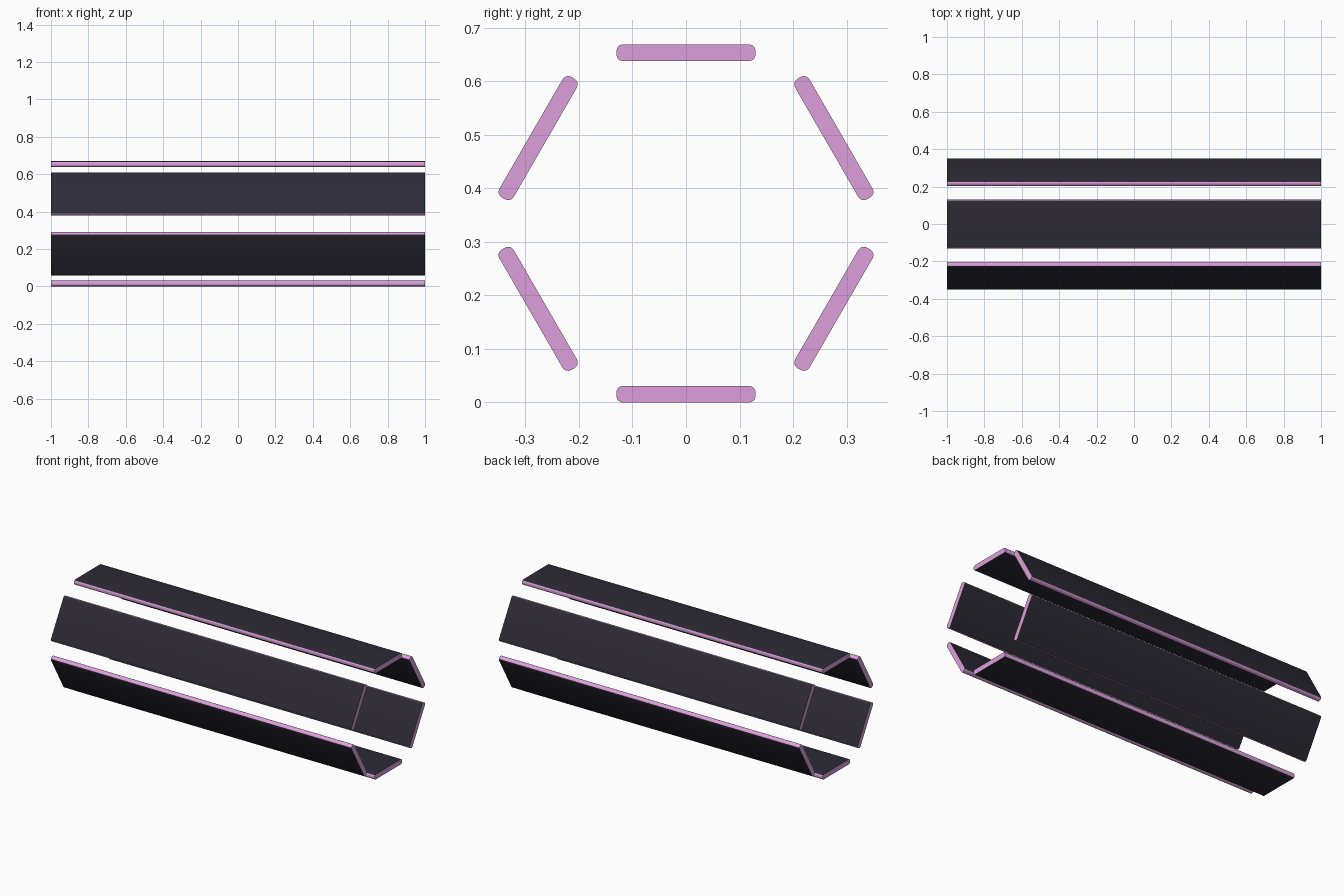
import bpy, bmesh, math
from mathutils import Matrix, Vector

if "Cube" in bpy.data.objects:
    bpy.data.objects.remove(bpy.data.objects["Cube"])

LENGTH, WIDTH, THICK = 2.0, 0.26, 0.031
CORNER, STEPS = 0.012, 4
APOTHEM = 0.319
CENTRE_Z = APOTHEM + THICK / 2


def material(name, color):
    m = bpy.data.materials.new(name)
    m.diffuse_color = color
    m.use_nodes = True
    m.node_tree.nodes["Principled BSDF"].inputs["Base Color"].default_value = m.diffuse_color
    return m


dark = material("dark_face", (0.026, 0.023, 0.036, 1))
pink = material("pink_edge", (0.72, 0.35, 0.72, 1))


def rounded_profile():
    pts = []
    for i, (sy, sz) in enumerate([(1, 1), (-1, 1), (-1, -1), (1, -1)]):
        cy, cz = sy * (WIDTH / 2 - CORNER), sz * (THICK / 2 - CORNER)
        for k in range(STEPS + 1):
            a = math.pi / 2 * (i + k / STEPS)
            pts.append((cy + CORNER * math.cos(a), cz + CORNER * math.sin(a)))
    return pts


def panel(name, angle):
    # Rounded slab extruded along x
    bm = bmesh.new()
    cap = bm.faces.new([bm.verts.new((-LENGTH / 2, y, z)) for y, z in rounded_profile()])
    ext = bmesh.ops.extrude_face_region(bm, geom=[cap], use_keep_orig=True)
    moved = [g for g in ext["geom"] if isinstance(g, bmesh.types.BMVert)]
    bmesh.ops.translate(bm, verts=moved, vec=(LENGTH, 0, 0))
    bmesh.ops.recalc_face_normals(bm, faces=bm.faces)
    # Dark broad faces, pink edges and ends
    for f in bm.faces:
        f.material_index = 0 if abs(f.normal.z) > 0.7 else 1
        f.smooth = abs(f.normal.x) < 0.5
    for e in bm.edges:
        if any(abs(f.normal.x) > 0.5 for f in e.link_faces):
            e.smooth = False
    # Place on the hexagon
    place = (Matrix.Translation((0, 0, CENTRE_Z)) @ Matrix.Rotation(angle, 4, 'X')
             @ Matrix.Translation((0, 0, APOTHEM)))
    bmesh.ops.transform(bm, matrix=place, verts=bm.verts)
    mesh = bpy.data.meshes.new(name)
    bm.to_mesh(mesh)
    bm.free()
    mesh.materials.append(dark)
    mesh.materials.append(pink)
    bpy.context.collection.objects.link(bpy.data.objects.new(name, mesh))


# Six panels around the x axis
names = ["top_panel", "upper_front_panel", "lower_front_panel",
         "bottom_panel", "lower_back_panel", "upper_back_panel"]
for i, n in enumerate(names):
    panel(n, math.radians(60 * i))
